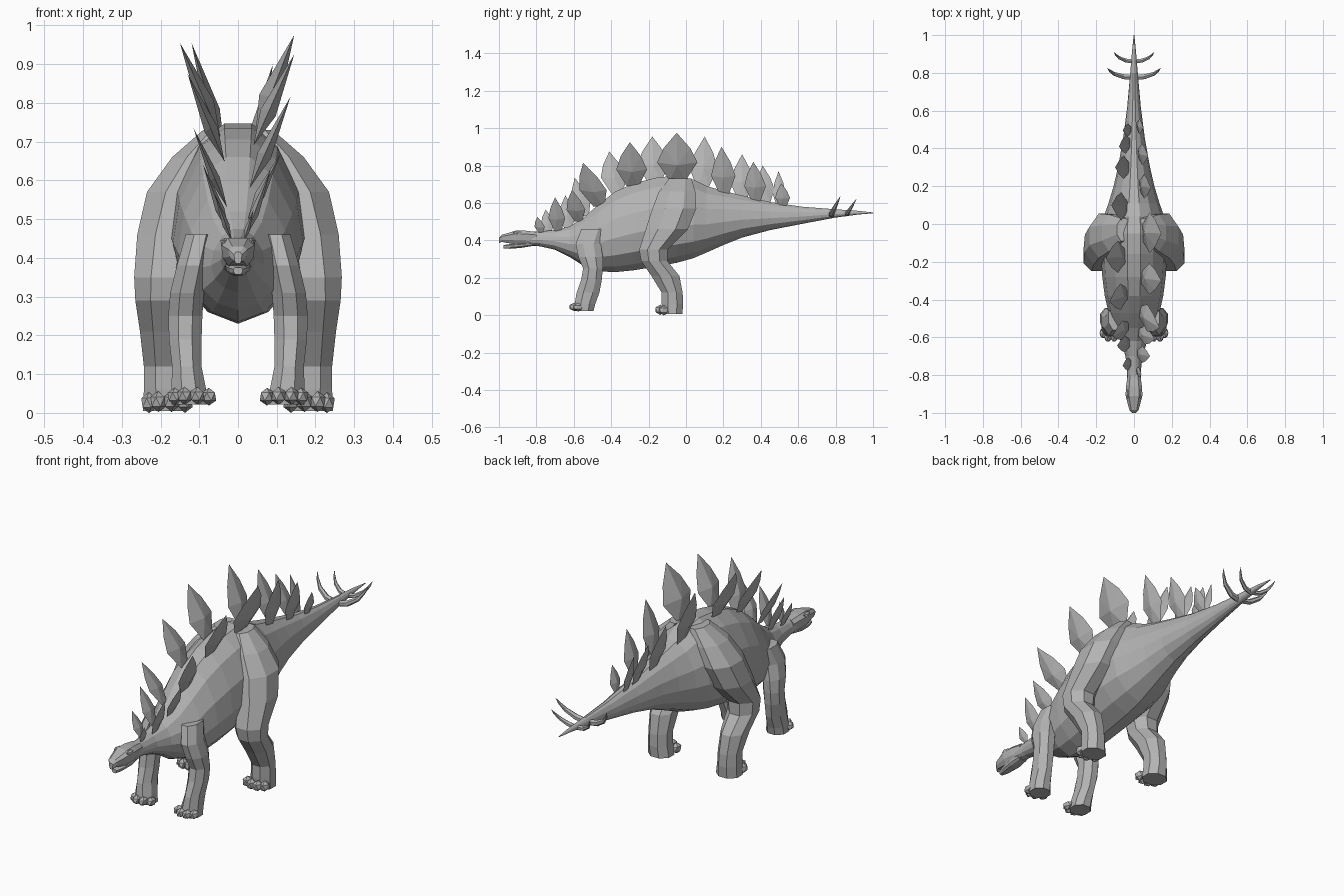
import bpy, bmesh, math
from mathutils import Vector

hide = bpy.data.materials.new("grey hide")
hide.diffuse_color = (0.45, 0.45, 0.45, 1)


def finish(name, bm, mirror=False):
    """Turn a bmesh into a flat shaded object, optionally mirrored across x."""
    bmesh.ops.recalc_face_normals(bm, faces=bm.faces[:])
    me = bpy.data.meshes.new(name)
    bm.to_mesh(me)
    bm.free()
    me.materials.append(hide)
    ob = bpy.data.objects.new(name, me)
    bpy.context.collection.objects.link(ob)
    if mirror:
        ob.modifiers.new("mirror", 'MIRROR')
    return ob


def loft(bm, rings):
    """Skin a list of equal-length point rings and cap both ends."""
    vs = [[bm.verts.new(p) for p in r] for r in rings]
    n = len(vs[0])
    for a, b in zip(vs, vs[1:]):
        for i in range(n):
            j = (i + 1) % n
            bm.faces.new((a[i], a[j], b[j], b[i]))
    bm.faces.new(vs[0])
    bm.faces.new(vs[-1])


def cross_loft(name, profile, sections):
    """Symmetric loft along y; sections are (y, top, bottom, half width)."""
    full = profile + [(-x, t) for x, t in reversed(profile) if x > 0]
    bm = bmesh.new()
    loft(bm, [[(x * w, y, (zt + zb) / 2 + t * (zt - zb) / 2) for x, t in full]
              for y, zt, zb, w in sections])
    return finish(name, bm)


def blob(bm, center, size):
    """Faceted lump for toes and brows."""
    vs = bmesh.ops.create_icosphere(bm, subdivisions=1, radius=1)['verts']
    for v in vs:
        v.co = Vector(center) + Vector(v.co[i] * size[i] for i in range(3))


# Neck, trunk and tail
trunk = [(.2, 1), (.58, .78), (.9, .32), (1, -.15), (.86, -.58), (.5, -.86), (0, -1)]
cross_loft("body", trunk, [
    (-.87, .445, .375, .036), (-.78, .448, .368, .036), (-.70, .455, .35, .045),
    (-.62, .475, .31, .07), (-.55, .52, .265, .105), (-.47, .59, .235, .135),
    (-.38, .66, .23, .155), (-.28, .705, .24, .168), (-.16, .735, .26, .175),
    (-.05, .747, .28, .175), (.04, .725, .305, .16), (.11, .69, .335, .135),
    (.20, .665, .375, .108), (.30, .64, .415, .085), (.45, .605, .455, .058),
    (.62, .58, .488, .036), (.80, .566, .522, .02), (.92, .558, .538, .01),
    (1.0, .549, .545, .002)])

# Skull with beak, and lower jaw
skull = [(.6, 1), (1, .55), (.9, -.4), (.55, -1)]
cross_loft("head", skull, [
    (-.80, .445, .375, .034), (-.86, .452, .375, .042), (-.91, .452, .378, .044),
    (-.95, .44, .385, .034), (-.985, .43, .392, .024), (-1.0, .415, .385, .01)])
cross_loft("lower_jaw", skull, [
    (-.82, .39, .37, .028), (-.88, .385, .36, .033), (-.94, .38, .355, .024),
    (-.975, .375, .357, .012)])
bm = bmesh.new()
blob(bm, (.033, -.90, .44), (.014, .028, .012))
finish("brow", bm, True)


def leg(name, sections, toes, toe_size):
    """Sections are (z, inner x, outer x, front y, back y)."""
    bm = bmesh.new()
    rings = []
    for z, x0, x1, y0, y1 in sections:
        ring = []
        for k in range(8):
            a = math.pi / 8 + k * math.pi / 4
            ring.append(((x0 + x1) / 2 + math.cos(a) / .924 * (x1 - x0) / 2,
                         (y0 + y1) / 2 + math.sin(a) / .924 * (y1 - y0) / 2, z))
        rings.append(ring)
    loft(bm, rings)
    for t in toes:
        blob(bm, t, toe_size)
    return finish(name, bm, True)


# Hind legs with broad thighs
leg("hind_leg", [
    (.73, .02, .09, -.09, .03), (.66, .04, .17, -.145, .05),
    (.57, .07, .235, -.18, .055), (.46, .10, .26, -.215, .01),
    (.35, .12, .268, -.25, -.10), (.29, .13, .265, -.24, -.10),
    (.21, .137, .253, -.185, -.035), (.12, .14, .243, -.13, -.018),
    (.06, .138, .243, -.13, -.015), (.005, .13, .245, -.125, -.02)],
    [(.137, -.12, .027), (.172, -.138, .029), (.206, -.138, .029), (.23, -.118, .026)],
    (.022, .03, .027))

# Front legs
leg("front_leg", [
    (.46, .06, .135, -.56, -.43), (.38, .075, .158, -.59, -.455),
    (.31, .088, .175, -.575, -.445), (.25, .092, .18, -.55, -.445),
    (.19, .094, .178, -.56, -.45), (.12, .094, .17, -.585, -.463),
    (.06, .082, .172, -.595, -.485), (.022, .075, .172, -.59, -.495)],
    [(.075, -.575, .042), (.105, -.597, .044), (.138, -.597, .044), (.163, -.577, .042)],
    (.021, .03, .023))

# Back plates: (base y, base z, tip y, tip z, width, base x, tip x)
right_plates = [
    (-.775, .44, -.795, .525, .055, .014, .04), (-.685, .45, -.70, .63, .09, .018, .085),
    (-.575, .50, -.61, .67, .10, .025, .11), (-.465, .58, -.55, .815, .145, .03, .135),
    (-.285, .69, -.30, .925, .165, .04, .145), (-.045, .72, -.05, .975, .215, .045, .145),
    (.205, .65, .19, .90, .13, .03, .09), (.375, .61, .36, .82, .115, .022, .075),
    (.52, .58, .51, .705, .08, .016, .05)]
left_plates = [
    (-.735, .44, -.75, .565, .07, .015, .06), (-.63, .46, -.645, .64, .09, .022, .09),
    (-.54, .53, -.595, .735, .10, .028, .115), (-.37, .65, -.41, .875, .14, .035, .13),
    (-.17, .71, -.18, .955, .17, .045, .15), (.09, .68, .10, .955, .15, .035, .12),
    (.30, .62, .30, .86, .125, .025, .10), (.43, .60, .41, .80, .10, .02, .08),
    (.50, .58, .495, .77, .07, .015, .06)]


def plates(name, rows, side):
    """Leaf shaped plates with a raised centre on both faces."""
    bm = bmesh.new()
    for y0, z0, y1, z1, w, x0, x1 in rows:
        base, tip = Vector((side * x0, y0, z0)), Vector((side * x1, y1, z1))
        axis = tip - base
        along = Vector((0, 1, 0))
        normal = axis.cross(along).normalized() * w * .13
        half = [(0, .2), (.38, .5), (.68, .33)]
        pts = [base + axis * f + along * s * w for f, s in half] + [tip]
        pts += [base + axis * f - along * s * w for f, s in reversed(half)]
        rim = [bm.verts.new(p) for p in pts]
        for s in (1, -1):
            mid = bm.verts.new(base + axis * .36 + normal * s)
            for i in range(len(rim)):
                bm.faces.new((rim[i], rim[(i + 1) % len(rim)], mid))
    return finish(name, bm)


plates("right_plates", right_plates, 1)
plates("left_plates", left_plates, -1)

# Two pairs of upward curving tail spikes
bm = bmesh.new()
for y, z, reach, rise, r in ((.775, .535, .14, .10, .015), (.86, .54, .105, .08, .012)):
    rings = []
    for f, up, k in ((0, 0, 1), (.4, .1, 1), (.75, .4, .75), (.93, .75, .42), (1, 1, .05)):
        c = Vector((reach * f, y + .05 * up, z + rise * up))
        slope = up * 1.2
        out = Vector((-math.sin(slope), 0, math.cos(slope)))
        rings.append([c + (out * math.cos(a) + Vector((0, 1, 0)) * math.sin(a)) * r * k
                      for a in (i * math.tau / 6 for i in range(6))])
    loft(bm, rings)
finish("tail_spikes", bm, True)
